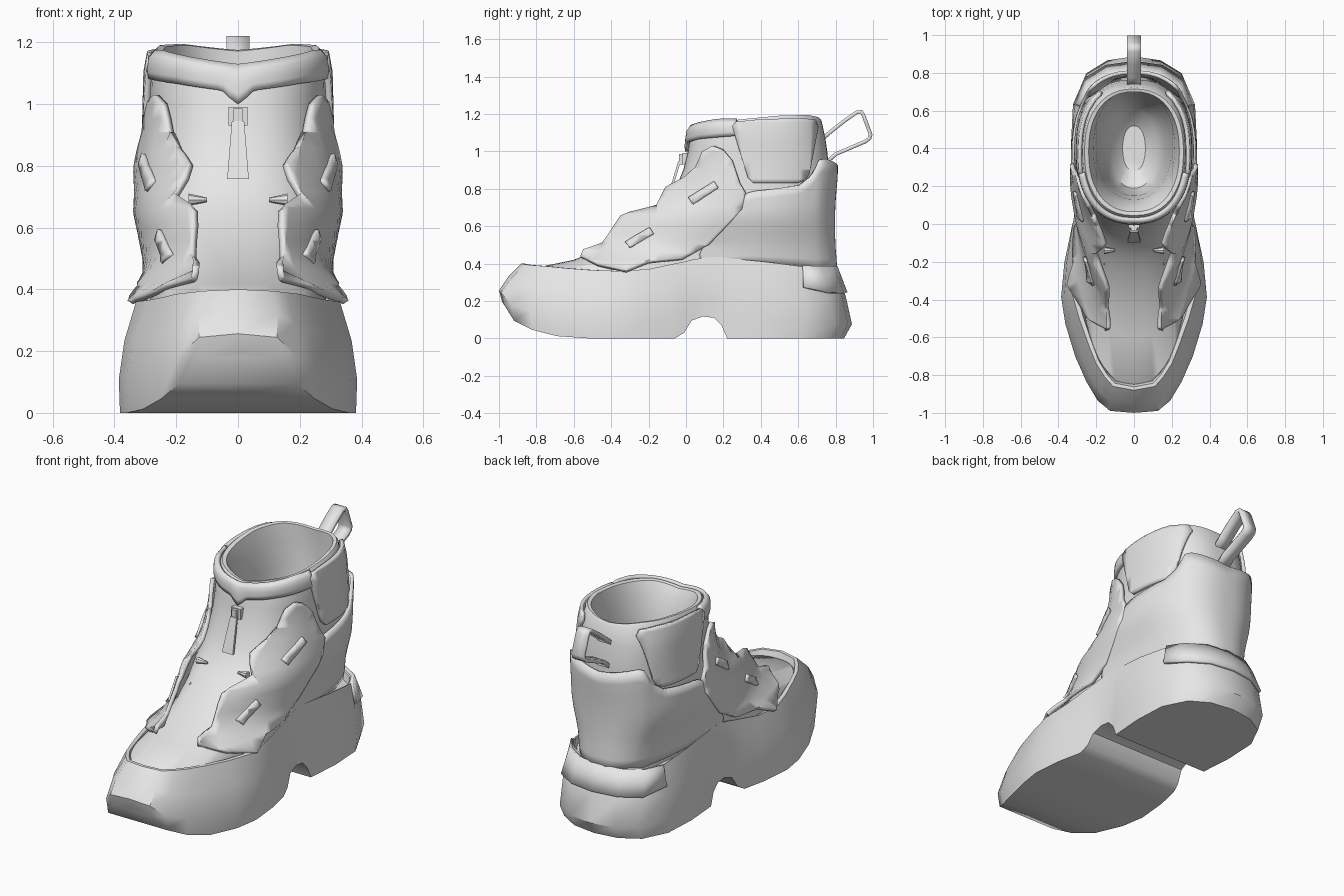
import bpy, bmesh, math
from mathutils import Vector

if "Cube" in bpy.data.objects:
    bpy.data.objects.remove(bpy.data.objects["Cube"])

GREY = bpy.data.materials.new("light_grey")
GREY.diffuse_color = (0.8, 0.8, 0.8, 1)
GREY.use_nodes = True
GREY.node_tree.nodes["Principled BSDF"].inputs["Base Color"].default_value = GREY.diffuse_color
POW = 2.5

# upper body rings: z, front y, back y, half width
RINGS = [(.34, -.87, .78, .285), (.37, -.84, .78, .285), (.42, -.60, .775, .28), (.50, -.40, .765, .28),
         (.58, -.26, .76, .295), (.65, -.17, .757, .31), (.72, -.10, .757, .306), (.80, -.055, .76, .297),
         (.90, -.015, .765, .288), (1.0, .01, .755, .285), (1.1, .025, .74, .283), (1.2, .03, .72, .265)]


def lerp_table(table, k):
    if k <= table[0][0]:
        return table[0][1:]
    for a, b in zip(table, table[1:]):
        if k <= b[0]:
            f = (k - a[0]) / (b[0] - a[0])
            return [p + (q - p) * f for p, q in zip(a[1:], b[1:])]
    return table[-1][1:]


def spow(v, n=POW):
    return math.copysign(abs(v) ** (2 / n), v)


def ring_point(yf, yb, w, z, phi, n=POW):
    # phi runs from the back round to the front
    return Vector((w * spow(math.sin(phi), n), (yf + yb) / 2 + (yb - yf) / 2 * spow(math.cos(phi), n), z))


def half_width(y, z):
    yf, yb, w = lerp_table(RINGS, z)
    t = min(1, abs((y - (yf + yb) / 2) / ((yb - yf) / 2)))
    return w * (1 - t ** POW) ** (1 / POW)


# lacing wings: z, front edge y, inner x, spread
WING = [(.36, -.57, .15, .16), (.46, -.49, .125, .125), (.55, -.42, .125, .15), (.65, -.33, .13, .175),
        (.74, -.17, .135, .18), (.83, -.07, .145, .18), (.92, .02, .17, .16), (1.03, .07, .22, .12)]


def wing_width(y, z):
    edge, inner, spread = lerp_table(WING, z)
    d = max(0, min(1, (y - edge) / .5))
    w = inner + spread * (1 - (1 - d) ** 2) + .65 * max(0, .46 - z) * min(1, d * 3)
    return max(w, half_width(y, z) + .008)


def finish(name, bm, thick=0, offset=1, mirror=False, angle=35, recalc=True):
    if recalc:
        bmesh.ops.recalc_face_normals(bm, faces=bm.faces)
    me = bpy.data.meshes.new(name)
    bm.to_mesh(me)
    bm.free()
    ob = bpy.data.objects.new(name, me)
    bpy.context.collection.objects.link(ob)
    me.materials.append(GREY)
    if thick:
        s = ob.modifiers.new("thickness", 'SOLIDIFY')
        s.thickness, s.offset = thick, offset
    if mirror:
        ob.modifiers.new("mirror", 'MIRROR')
    bpy.ops.object.select_all(action='DESELECT')
    ob.select_set(True)
    bpy.context.view_layer.objects.active = ob
    bpy.ops.object.shade_smooth_by_angle(angle=math.radians(angle))
    return ob


def loft(name, rows, closed=True, cap=False, **kw):
    bm = bmesh.new()
    vs = [[bm.verts.new(p) for p in r] for r in rows]
    n = len(rows[0])
    for a, b in zip(vs, vs[1:]):
        for i in range(n if closed else n - 1):
            j = (i + 1) % n
            bm.faces.new((a[i], a[j], b[j], b[i]))
    if cap:
        bm.faces.new(vs[-1])
    return finish(name, bm, **kw)


def side_patch(name, outline, width, off, thick, step=.05):
    # flat side outline (y, z), cut into a grid and wrapped over a side surface
    bm = bmesh.new()
    bm.faces.new([bm.verts.new((0, y, z)) for y, z in outline])
    for axis in (1, 2):
        for k in range(-14, 26):
            co, no = Vector(), Vector()
            co[axis], no[axis] = k * step + .003, 1
            bmesh.ops.bisect_plane(bm, geom=bm.verts[:] + bm.edges[:] + bm.faces[:], plane_co=co, plane_no=no)
    bm.normal_update()
    if sum(f.normal.x for f in bm.faces) < 0:
        bmesh.ops.reverse_faces(bm, faces=bm.faces[:])
    for v in bm.verts:
        v.co.x = width(v.co.y, v.co.z) + off
    return finish(name, bm, thick, 1, True, recalc=False)


def slot_bar(name, a, b, wide):
    a, b = Vector(a), Vector(b)
    d = (b - a).normalized() * wide
    n = Vector((-d.y, d.x))
    side_patch(name, [a + n, a - n, b - n, b + n], wing_width, .016, .02)


# sole: y, bottom x, bottom z, top x, top y, top z, from toe to heel
SOLE = [(-.983, 0, .195, 0, -.88, .40), (-.973, .125, .18, .11, -.86, .395), (-.92, .19, .095, .155, -.81, .39),
        (-.82, .25, .045, .20, -.74, .385), (-.69, .308, .012, .24, -.64, .375), (-.52, .36, 0, .29, -.50, .365),
        (-.38, .382, 0, .33, -.36, .36), (-.20, .365, 0, .325, -.20, .37), (-.06, .335, 0, .31, -.06, .40),
        (-.01, .325, .03, .305, -.01, .41), (.03, .315, .095, .30, .03, .42), (.09, .31, .117, .295, .09, .43),
        (.15, .31, .11, .295, .15, .435), (.19, .31, .07, .295, .19, .435), (.22, .315, 0, .297, .22, .43),
        (.42, .33, 0, .302, .42, .41), (.62, .32, 0, .29, .62, .385), (.76, .25, 0, .235, .71, .38),
        (.825, .14, 0, .13, .775, .38), (.845, 0, 0, 0, .795, .38)]


def sole_half(y, bx, bz, tx, ty, tz):
    mz = bz + (.3 if y < .5 else .2) * (tz - bz)
    my = y * (1.017 if y < .7 else 1.05)
    bow = math.copysign(.012, y) if abs(y) > .7 else 0
    lip = (.93, .9) if y < -.3 else (.98, .96)
    return [(bx, y, bz), (bx * 1.01, my, mz),
            ((bx * 1.01 + tx) / 2 + .01 * (bx > 0), (my + ty) / 2 + bow, (mz + tz) / 2),
            (tx, ty, tz), (tx * lip[0], ty * .98, tz), (tx * lip[1], ty * .965, tz - .04)]


bm = bmesh.new()
rows = []
for s in SOLE:
    half = sole_half(*s)
    rows.append([bm.verts.new(p) for p in half + [(-x, y, z) for x, y, z in reversed(half)]])
for a, b in zip(rows, rows[1:]):
    for i in range(12):
        j = (i + 1) % 12
        bm.faces.new((a[i], a[j], b[j], b[i]))
bmesh.ops.remove_doubles(bm, verts=bm.verts, dist=.0005)
finish("sole", bm, angle=38)

# heel band following the top of the sole
grid = []
for f in (.1, .55, 1.02):
    line = []
    for k, s in enumerate(SOLE[-4:]):
        half = sole_half(*s)
        p = Vector(half[2]).lerp(Vector(half[3]), f)
        line.append(Vector((p.x * (1.0 if k == 0 else 1.015), p.y * 1.008, p.z + (.03 * (1 - f) if k == 0 else 0))))
    grid.append(line + [Vector((-p.x, p.y, p.z)) for p in reversed(line[:-1])])
loft("heel_band", grid, closed=False, thick=.02, offset=0)

# upper with padded rim and foot opening
PHI = [2 * math.pi * i / 48 for i in range(48)]
TOP = [(0, 1.175), (40, 1.195), (75, 1.19), (110, 1.165), (150, 1.15), (180, 1.125)]


def top_z(phi):
    deg = math.degrees(phi) % 360
    return lerp_table(TOP, min(deg, 360 - deg))[0]


rows = [[ring_point(*r[1:], r[0], p) for p in PHI] for r in RINGS[:-2]]
rows.append([ring_point(.02, .745, .284, 1.07, p) for p in PHI])
for yf, yb, w, drop in ((.035, .725, .272, .012), (.045, .715, .262, 0), (.065, .70, .24, .004)):
    rows.append([ring_point(yf, yb, w, top_z(p) - drop, p, 2.3) for p in PHI])
for z, yf, yb, w in ((1.08, .095, .705, .215), (.95, .13, .70, .20), (.78, .15, .68, .185), (.62, .16, .65, .16),
                     (.50, .19, .60, .12), (.44, .28, .52, .06)):
    rows.append([ring_point(yf, yb, w, z, p, 2.2) for p in PHI])
loft("upper", rows, cap=True)

# heel counter columns: angle from the back, bottom z, top z, bottom offset, top offset
COUNTER = [(0, .36, .92, .018, .04), (32, .36, .96, .018, .042), (38, .36, .955, .018, .042),
           (46, .37, .87, .016, .03), (56, .38, .82, .012, .025), (88, .40, .785, .006, .02),
           (105, .41, .60, .004, .012), (118, .415, .45, .004, .006)]
grid = []
for r in range(10):
    line = []
    for i in range(81):
        deg = 118 * (i / 40 - 1)
        zb, zt, ob, ot = lerp_table(COUNTER, abs(deg))
        z, off, phi = zb + (zt - zb) * r / 9, ob + (ot - ob) * r / 9, math.radians(deg)
        y = lerp_table(RINGS, z)[1] - .45 * (1 - spow(math.cos(phi)))
        x = math.copysign(half_width(y, z), deg) if i != 40 else 0
        line.append((x + off * math.sin(phi), y + off * math.cos(phi), z))
    grid.append(line)
loft("heel_counter", grid, closed=False, thick=.02, offset=0)

# front collar with a V dip
grid = []
for r in range(5):
    line = []
    for i in range(49):
        k = i / 24 - 1
        zb = lerp_table([(0, 1.0), (.09, 1.045), (.5, 1.068), (1, 1.085)], abs(k))[0]
        zt = 1.125 + .043 * min(1, abs(k) * 1.3)
        z = zb + (zt - zb) * r / 4
        off = (.006, .012, .014, .014, 0)[r]
        yf, yb, w = lerp_table(RINGS, z)
        line.append(ring_point(yf - off, yb, w + off, z, math.pi + k * math.radians(76), 2.35))
    grid.append(line)
loft("front_collar", grid, closed=False, thick=.02, offset=0)

# side ankle panels
side_patch("ankle_panel", [(.25, 1.13), (.27, 1.155), (.36, 1.165), (.60, 1.175), (.68, 1.165), (.695, 1.13),
                           (.65, .88), (.63, .845), (.59, .83), (.36, .83), (.33, .86)], half_width, .004, .02)

# lacing wings with slot bars
side_patch("lacing_wing", [(-.56, .43), (-.47, .385), (-.32, .352), (-.20, .40), (-.02, .42), (.12, .50), (.30, .69),
                           (.32, .78), (.29, .83), (.25, .95), (.20, 1.01), (.15, 1.03), (.10, 1.0), (.06, .91),
                           (0, .855), (-.10, .80), (-.15, .70), (-.34, .65), (-.38, .59), (-.44, .50), (-.55, .475)],
           wing_width, 0, .022)
slot_bar("upper_slot_bar", (.03, .73), (.165, .82), .02)
slot_bar("lower_slot_bar", (-.31, .495), (-.18, .575), .02)

# lace hooks on the inner wing edges
for i, (y, z) in enumerate(((-.14, .69), (-.20, .57), (-.36, .47))):
    bm = bmesh.new()
    bmesh.ops.create_cone(bm, cap_ends=True, segments=8, radius1=.02, radius2=.007, depth=.06)
    for v in bm.verts:
        v.co = Vector((.13 - v.co.z, y + v.co.x, z + v.co.y))
    finish("lace_hook_%d" % (i + 1), bm, mirror=True)


def plate(name, outline, y0, y1, tilt=0):
    # front-facing (x, z) outline given thickness along y
    loft(name, [[(x, y + tilt * (1 - z), z) for x, z in outline] for y in (y0, y1)], cap=True, angle=30)


# zip slider and tapered pull
plate("zip_slider", [(-.03, .93), (.03, .93), (.03, .99), (-.03, .99)], .02, -.02)
plate("zip_pull", [(-.035, .757), (.035, .757), (.02, .945), (-.02, .945)], -.012, -.026, -.3)
plate("zip_pull_ring", [(-.015, .93), (.015, .93), (.015, .985), (-.015, .985)], -.018, -.038)

# heel pull loop
LOOP = [(.71, 1.05), (.78, 1.11), (.85, 1.165), (.915, 1.21), (.938, 1.211), (.95, 1.19), (.987, 1.09),
        (.982, 1.07), (.96, 1.053), (.80, .985), (.74, .93)]
loft("pull_loop", [[(x, y, z) for y, z in LOOP] for x in (-.038, .038)], closed=False, thick=.02, offset=0)
